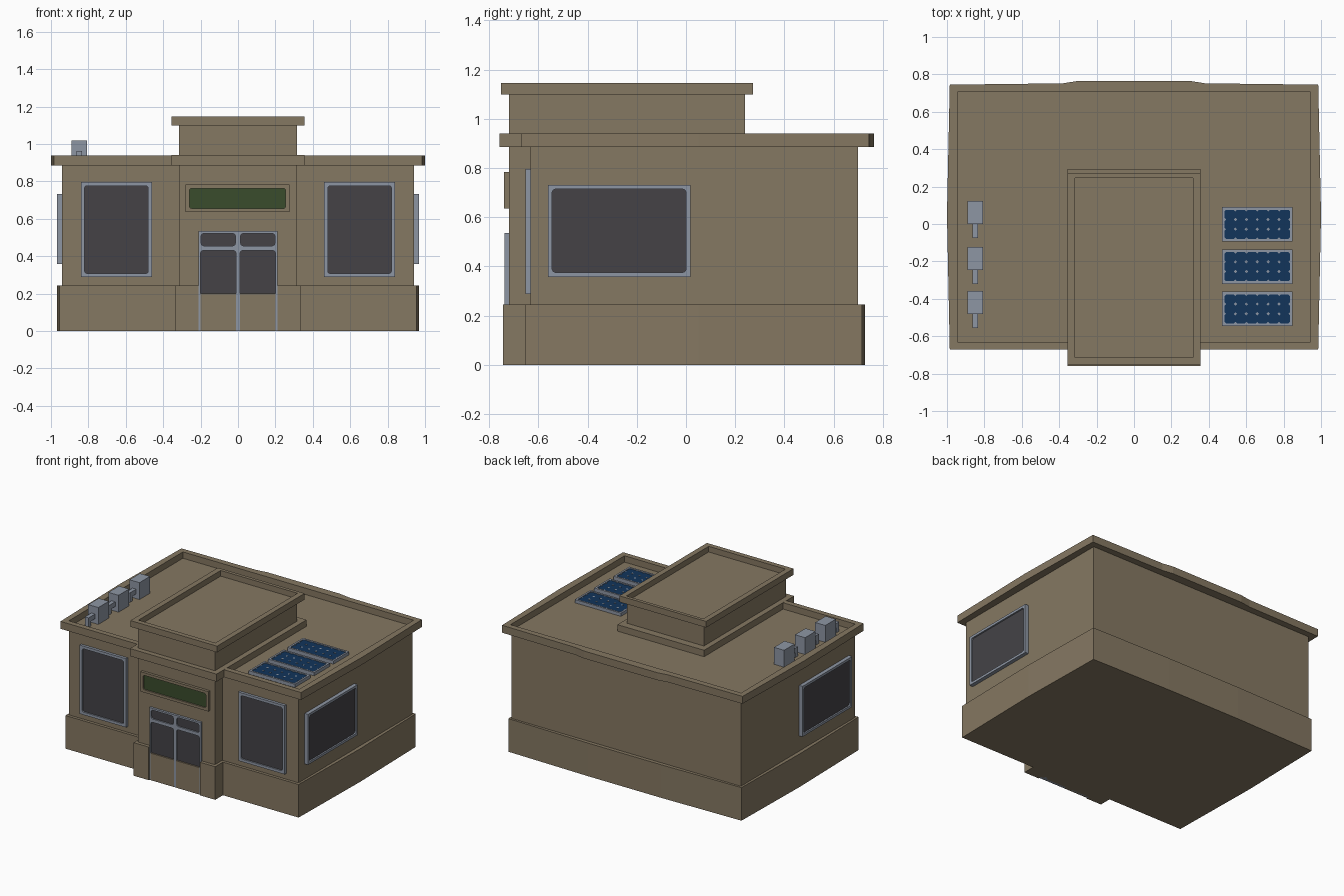
import bpy, bmesh, math

if "Cube" in bpy.data.objects:
    bpy.data.objects.remove(bpy.data.objects["Cube"])

def mat(name, col):
    m = bpy.data.materials.new(name)
    m.diffuse_color = (*col, 1)
    m.use_nodes = True
    m.node_tree.nodes["Principled BSDF"].inputs["Base Color"].default_value = m.diffuse_color
    return m

TAN = mat("tan wall", (0.235, 0.188, 0.122))
GREY = mat("grey metal", (0.27, 0.305, 0.37))
GLASS = mat("dark glass", (0.058, 0.055, 0.062))
GREEN = mat("sign green", (0.042, 0.072, 0.025))
BLUE = mat("solar blue", (0.006, 0.035, 0.105))

# Local (u, v, w) to world, w pointing outward
TOP = lambda u, v, w: (u, v, w)
FRONT = lambda u, v, w: (u, -w, v)
RIGHT = lambda u, v, w: (w, u, v)
LEFT = lambda u, v, w: (-w, u, v)

def finish(name, bm, *mats):
    bmesh.ops.recalc_face_normals(bm, faces=bm.faces)
    me = bpy.data.meshes.new(name)
    bm.to_mesh(me)
    bm.free()
    for m in mats:
        me.materials.append(m)
    ob = bpy.data.objects.new(name, me)
    bpy.context.collection.objects.link(ob)
    return ob

def add_prism(bm, pts, w0, w1, to=TOP):
    lo = [bm.verts.new(to(u, v, w0)) for u, v in pts]
    hi = [bm.verts.new(to(u, v, w1)) for u, v in pts]
    bm.faces.new(lo)
    bm.faces.new(hi)
    for i in range(len(pts)):
        j = (i + 1) % len(pts)
        bm.faces.new((lo[i], lo[j], hi[j], hi[i]))

def rect(u0, u1, v0, v1):
    return [(u0, v0), (u1, v0), (u1, v1), (u0, v1)]

def prism(name, m, pts, w0, w1, to=TOP):
    bm = bmesh.new()
    add_prism(bm, pts, w0, w1, to)
    return finish(name, bm, m)

def tray(name, outer, inner, w0, w1, floor, m, floor_mat=None, to=TOP):
    """Slab with a recessed floor inside a raised rim."""
    bm = bmesh.new()
    rings = [[bm.verts.new(to(u, v, w)) for u, v in p]
             for p, w in ((outer, w0), (outer, w1), (inner, w1), (inner, floor))]
    n = len(outer)
    for a, b in zip(rings, rings[1:]):
        for i in range(n):
            j = (i + 1) % n
            bm.faces.new((a[i], a[j], b[j], b[i]))
    bm.faces.new(rings[0])
    bm.faces.new(rings[3]).material_index = 1 if floor_mat else 0
    return finish(name, bm, m, *([floor_mat] if floor_mat else []))

def pane(name, u0, u1, v0, v1, border, w0, w1, floor, m, fm, to, r=0.012):
    """Square-edged frame around a pane with rounded corners."""
    outer, inner = [], []
    b = border
    for u, v, su, sv in ((u0, v0, 1, 1), (u1, v0, -1, 1), (u1, v1, -1, -1), (u0, v1, 1, -1)):
        a, c = u + su * b, v + sv * b
        o = [(u, v + sv * (b + r)), (u, v), (u + su * (b + r), v)]
        i = [(a, c + sv * r), (a + su * r * .3, c + sv * r * .3), (a + su * r, c)]
        if su * sv < 0:
            o.reverse()
            i.reverse()
        outer += o
        inner += i
    return tray(name, outer, inner, w0, w1, floor, m, fm, to)

# Main walls and the slightly bowed plinth
prism("main_walls", TAN, rect(-.94, .94, -.633, .70), 0.2, 0.89)
prism("plinth", TAN, [(-.955, -.655), (.955, -.655), (.968, .05), (.955, .715),
                      (.3, .727), (-.3, .727), (-.955, .715), (-.968, .05)], 0, 0.245)

# Main cornice with sunken roof
tray("roof_cornice",
     [(-.985, -.67), (.985, -.67), (1, .05), (.985, .745), (.38, .752),
      (.3, .765), (-.3, .765), (-.38, .752), (-.985, .745), (-1, .05)],
     [(-.945, -.63), (.945, -.63), (.945, .05), (.945, .705), (.38, .705),
      (.3, .705), (-.3, .705), (-.38, .705), (-.945, .705), (-.945, .05)],
     0.885, 0.94, 0.893, TAN)

# Entrance tower, its ledge and cap
prism("entrance_tower", TAN, rect(-.315, .315, -.72, .24), 0, 1.1)
prism("tower_ledge", TAN, rect(-.355, .355, -.758, .295), 0.885, 0.941)
tray("tower_cap", rect(-.355, .355, -.752, .272), rect(-.315, .315, -.715, .247),
     1.1, 1.146, 1.104, TAN)
for side, s in (("left", -1), ("right", 1)):
    prism("tower_plinth_" + side, TAN, rect(*sorted((s * .21, s * .335)), -.745, -.6), 0, 0.245)

# Windows
for side, s, to in (("left", -1, LEFT), ("right", 1, RIGHT)):
    u0, u1 = sorted((s * .46, s * .84))
    pane("front_window_" + side, u0, u1, .288, .797, .02, .62, .653, .643, GREY, GLASS, FRONT)
    pane("side_window_" + side, -.562, .018, .358, .732, .018, .93, .968, .957, GREY, GLASS, to)

# Double door with transom panes and solid lower panels
for side, s in (("left", -1), ("right", 1)):
    u0, u1 = sorted((0, s * .211))
    pane("transom_" + side, u0, u1, .443, .535, .013, .7, .737, .727, GREY, GLASS, FRONT, .015)
    pane("door_" + side, u0, u1, 0, .443, .011, .7, .737, .727, GREY, GLASS, FRONT, .015)
    u0, u1 = sorted((s * .01, s * .2))
    prism("door_panel_" + side, TAN, rect(u0, u1, 0, .2), .71, .7375, FRONT)

# Blank sign board
pane("sign_board", -.28, .275, .636, .783, .02, .7, .74, .73, TAN, GREEN, FRONT)

# Solar panels: blue floor with small diamonds between the cells
for k in range(3):
    y1 = .09 - .226 * k
    y0 = y1 - .184
    pane(f"solar_panel_{k + 1}", .47, .848, y0, y1, .014, .89, .917, .912, GREY, BLUE, TOP, .008)
    bm = bmesh.new()
    for i in range(7):
        for j in range(4):
            x = .484 + .35 * i / 6
            y = y0 + .014 + .156 * j / 3
            d = .009
            add_prism(bm, [(x - d, y), (x, y - d), (x + d, y), (x, y + d)], .911, .914)
    finish(f"solar_cell_gaps_{k + 1}", bm, GREY)

# Rooftop air units with elbow ducts
for k, y in enumerate((0, -.245, -.482)):
    prism(f"air_unit_{k + 1}", GREY, rect(-.89, -.807, y, y + .123), .89, 1.018)
    prism(f"air_duct_{k + 1}", GREY,
          [(y + .01, .928), (y + .01, .963), (y - .075, .963), (y - .075, .89),
           (y - .045, .89), (y - .045, .928)], -.864, -.834, RIGHT)
